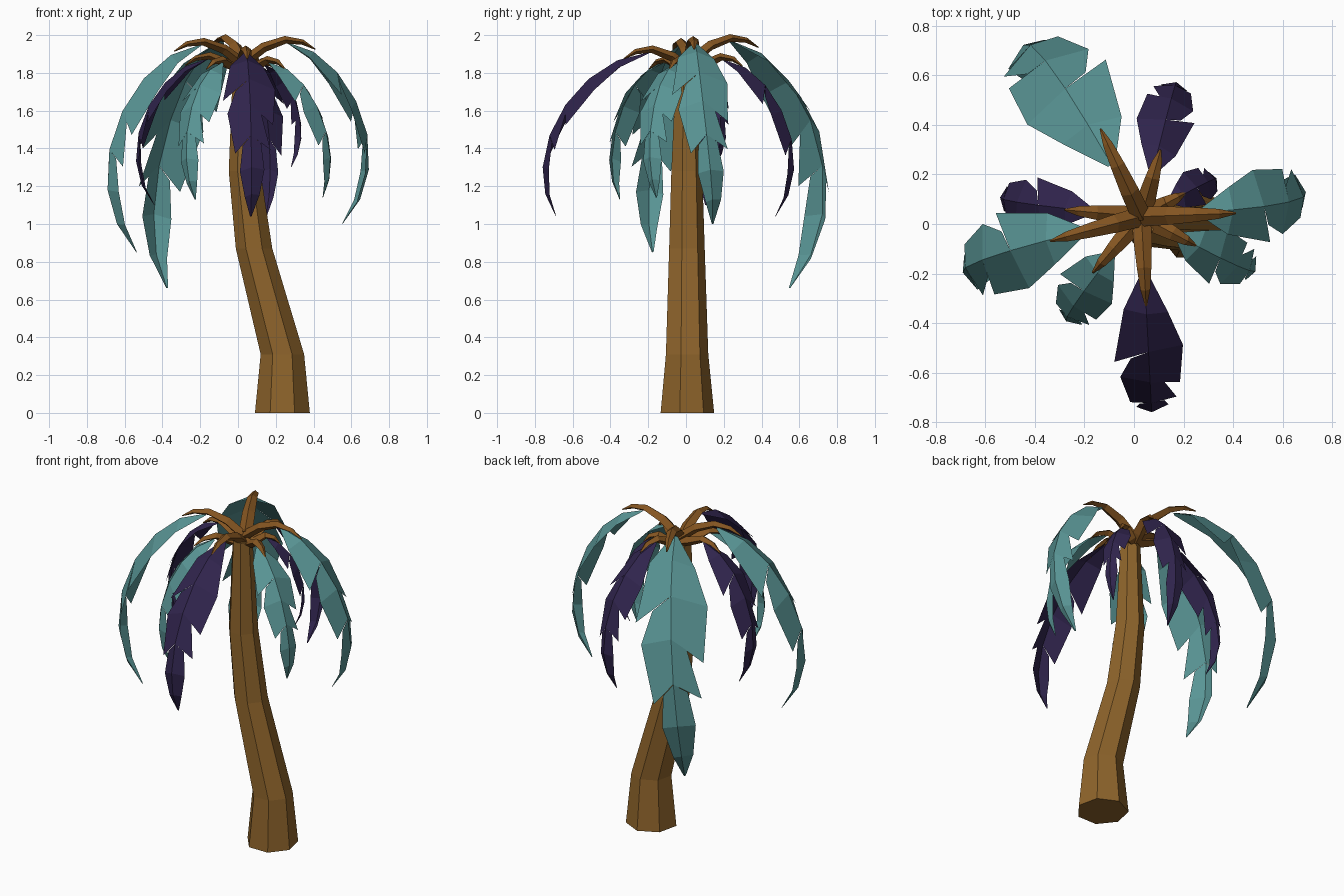
import bpy
from math import sin, cos, pi, radians
from mathutils import Vector

if "Cube" in bpy.data.objects:
    bpy.data.objects.remove(bpy.data.objects["Cube"])


def material(name, rgb):
    m = bpy.data.materials.new(name)
    m.diffuse_color = (*rgb, 1)
    m.use_nodes = True
    m.node_tree.nodes["Principled BSDF"].inputs["Base Color"].default_value = m.diffuse_color
    return m


BARK = material("bark", (0.27, 0.127, 0.024))
STALK = material("stalk", (0.23, 0.09, 0.015))
TEAL = material("teal_leaf", (0.10, 0.30, 0.30))
PURPLE = material("purple_leaf", (0.030, 0.018, 0.075))


def add_mesh(name, verts, faces, mat):
    me = bpy.data.meshes.new(name)
    me.from_pydata([tuple(v) for v in verts], [], faces)
    me.materials.append(mat)
    ob = bpy.data.objects.new(name, me)
    bpy.context.collection.objects.link(ob)
    return ob


def loft(name, rings, mat):
    """Skin closed rings of equal count and cap both ends."""
    n = len(rings[0])
    verts = [v for r in rings for v in r]
    faces = [(i * n + k, i * n + (k + 1) % n, (i + 1) * n + (k + 1) % n, (i + 1) * n + k)
             for i in range(len(rings) - 1) for k in range(n)]
    faces.append(tuple(reversed(range(n))))
    faces.append(tuple(range(len(verts) - n, len(verts))))
    return add_mesh(name, verts, faces, mat)


# Trunk: bent seven-sided column (x, z, radius)
path = [(0.235, 0, 0.149), (0.235, 0.31, 0.118), (0.085, 0.87, 0.099),
        (0.035, 1.28, 0.086), (0.03, 1.84, 0.058)]
loft("trunk", [[Vector((x + r * cos(pi / 2 + k * 2 * pi / 7),
                        r * sin(pi / 2 + k * 2 * pi / 7), z)) for k in range(7)]
               for x, z, r in path], BARK)

CX, CY = 0.03, 0.03


def polar(r, deg, z):
    return Vector((CX + r * cos(radians(deg)), CY + r * sin(radians(deg)), z))


def stalk(name, az, length, peak):
    # Arched tapering stalk with a diamond section
    side = Vector((-sin(radians(az)), cos(radians(az)), 0))
    out = Vector((cos(radians(az)), sin(radians(az)), 0))
    base = peak - 0.12 if peak > 1.9 else 1.82
    prof = [(0.0, base, 0.04), (0.28, peak - 0.04, 0.037), (0.58, peak, 0.029),
            (0.82, peak - 0.012, 0.02), (1.0, peak - 0.05, 0.004)]
    rings = []
    for i, (f, z, w) in enumerate(prof):
        a, b = prof[max(i - 1, 0)], prof[min(i + 1, 4)]
        tan = (out * (b[0] - a[0]) * length + Vector((0, 0, b[1] - a[1]))).normalized()
        up = tan.cross(side)
        p = polar(f * length, az, z)
        rings.append([p + side * w, p + up * w * 0.7, p - side * w, p - up * w * 0.7])
    loft(name, rings, STALK)


# Leaf outline: per rib segment, edge start and end as (t, width);
# a jump between one end and the next start is a notch behind a tooth
RIB = [0, 0.15, 0.3, 0.45, 0.6, 0.75, 0.88, 1]
EDGE_A = [((0, .08), (.16, .62)), ((.16, .62), (.32, 1.0)), ((.32, 1.0), (.53, .86)),
          ((.485, .42), (.66, .74)), ((.63, .38), (.76, .5)),
          ((.76, .5), (.89, .32)), ((.89, .32), (1, .03))]
EDGE_B = [((0, .08), (.14, .65)), ((.14, .65), (.39, 1.0)), ((.35, .52), (.47, .85)),
          ((.47, .85), (.68, .6)), ((.645, .32), (.77, .43)),
          ((.77, .43), (.9, .24)), ((.9, .24), (1, .03))]


def leaf(name, az0, az1, r0, z0, rmax, rtip, ztip, width, mat):
    # Drooping rib as a cubic curve in (radius, height), bulging to rmax
    r1 = r0 + 0.70 * (rmax - r0)
    r2 = (rmax - .0156 * r0 - .1406 * r1 - .4219 * rtip) / .4219
    drop = z0 - ztip
    ctrl = [(r0, z0), (r1, z0 - 0.03 * drop), (r2, ztip + 0.35 * drop), (rtip, ztip)]

    def rib(t):
        c = ((1 - t) ** 3, 3 * t * (1 - t) ** 2, 3 * t * t * (1 - t), t ** 3)
        r = sum(k * p[0] for k, p in zip(c, ctrl))
        z = sum(k * p[1] for k, p in zip(c, ctrl))
        return polar(r, az0 + (az1 - az0) * t * t, z)

    def edge(t, w, sgn):
        az = radians(az0 + (az1 - az0) * t * t)
        side = Vector((-sin(az), cos(az), 0))
        tan = (rib(min(t + .02, 1)) - rib(max(t - .02, 0))).normalized()
        up = tan.cross(side)
        return rib(t) + (side * sgn - up * 0.42) * w * width

    verts = [rib(t) for t in RIB]
    faces = []
    for sgn, segs in ((1, EDGE_A), (-1, EDGE_B)):
        last = None
        for i, (a, b) in enumerate(segs):
            if a != last:
                verts.append(edge(*a, sgn))
            ia = len(verts) - 1
            verts.append(edge(*b, sgn))
            last = b
            f = (i, i + 1, ia + 1, ia)
            faces.append(f if sgn > 0 else f[::-1])
    add_mesh(name, verts, faces, mat)


# Fronds: stalk azimuth, leaf azimuth, tip azimuth, stalk length, stalk peak,
#         leaf reach, tip radius, tip height, half width, colour
FRONDS = [
    (115, 120, 128, .39, 1.985, .84, .66, .66, .205, TEAL),
    (74, 76, 75, .28, 1.885, .56, .46, 1.04, .115, PURPLE),
    (175, 174, 171, .31, 1.89, .575, .48, 1.10, .11, PURPLE),
    (195, 194, 200, .38, 1.965, .755, .605, .85, .165, TEAL),
    (229, 232, 236, .30, 1.87, .52, .46, 1.13, .12, TEAL),
    (-87, -87, -87, .36, 1.925, .79, .72, 1.04, .14, PURPLE),
    (-28, -28, -24, .25, 1.87, .51, .46, 1.14, .115, TEAL),
    (2, 4, 12, .38, 1.975, .67, .535, 1.0, .15, TEAL),
    (28, 28, 26, .20, 1.86, .34, .28, 1.30, .08, PURPLE),
]
for i, (a, a0, a1, ln, pk, reach, rt, zt, w, mat) in enumerate(FRONDS, 1):
    stalk(f"stalk_{i}", a, ln, pk)
    leaf(f"leaf_{i}", a0, a1, 0.62 * ln, pk - 0.015, reach, rt, zt, w, mat)
